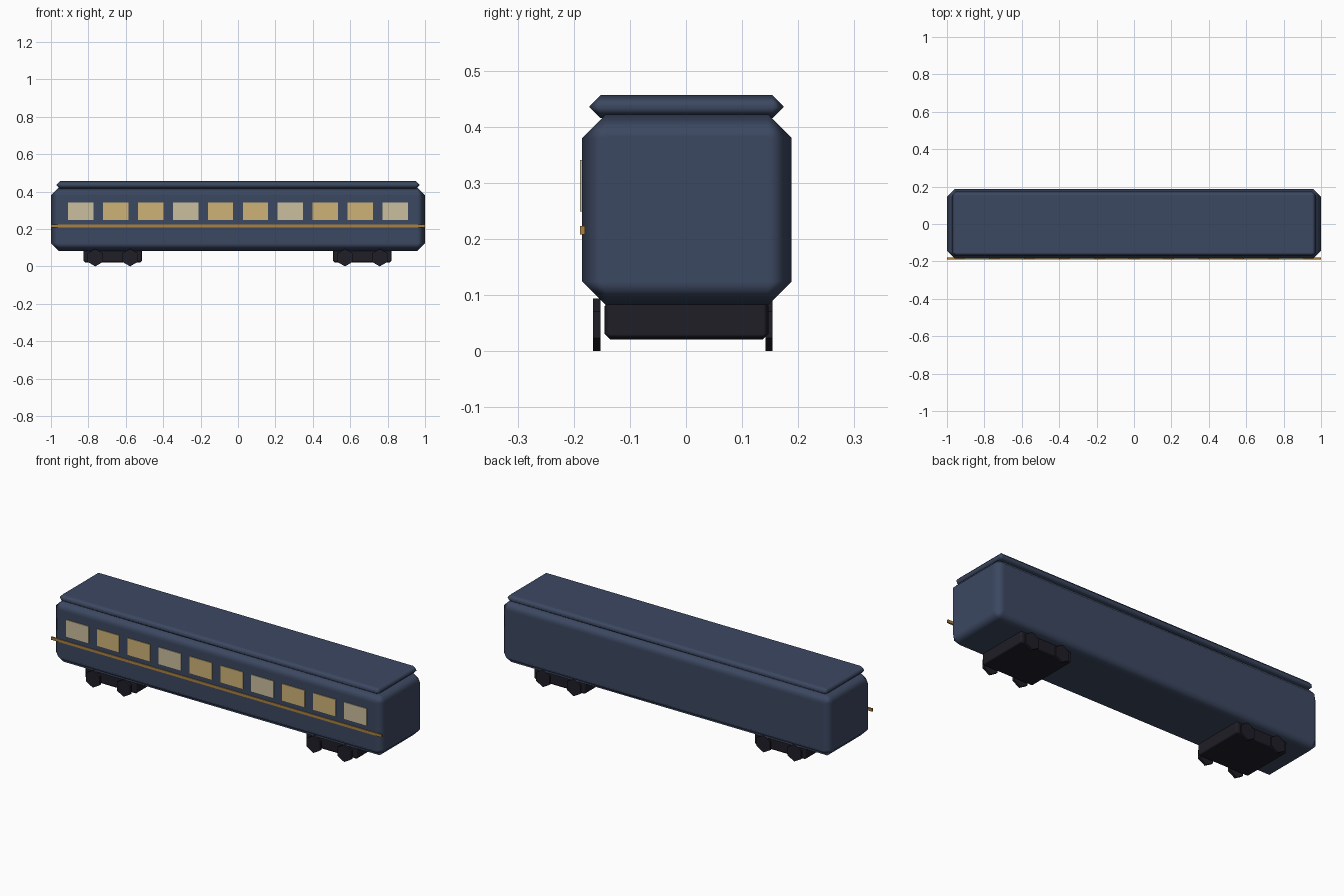
import bpy
import math

cube = bpy.data.objects.get("Cube")
if cube:
    bpy.data.objects.remove(cube, do_unlink=True)


def material(name, rgb):
    m = bpy.data.materials.new(name)
    m.use_nodes = True
    m.diffuse_color = (*rgb, 1)
    m.node_tree.nodes["Principled BSDF"].inputs["Base Color"].default_value = (*rgb, 1)
    return m


navy = material("navy_paint", (0.045, 0.065, 0.12))
iron = material("dark_iron", (0.014, 0.013, 0.02))
brass = material("brass_trim", (0.40, 0.22, 0.05))
amber = material("amber_glass", (0.62, 0.45, 0.18))
cream = material("cream_glass", (0.60, 0.52, 0.34))


def box(name, x, y, z, mat, bevel=0):
    """Box from (low, high) ranges, with an optional softly shaded chamfer."""
    ranges = (x, y, z)
    bpy.ops.mesh.primitive_cube_add(size=1, location=[(a + b) / 2 for a, b in ranges])
    o = bpy.context.object
    o.name = name
    o.scale = [b - a for a, b in ranges]
    bpy.ops.object.transform_apply(location=False, rotation=False, scale=True)
    o.data.materials.append(mat)
    if bevel:
        bpy.ops.object.shade_smooth()
        mod = o.modifiers.new("chamfer", "BEVEL")
        mod.width = bevel
        mod.segments = 1
        mod.harden_normals = True
    return o


def wheel(name, x, y):
    """Thin six-sided wheel with a corner at the bottom."""
    radius = 0.047
    bpy.ops.mesh.primitive_cylinder_add(vertices=6, radius=radius, depth=0.013,
                                        location=(x, y, radius),
                                        rotation=(math.pi / 2, 0, 0))
    o = bpy.context.object
    o.name = name
    o.data.materials.append(iron)


# Car body and roof
box("body", (-1, 1), (-0.185, 0.188), (0.082, 0.422), navy, 0.042)
box("roof", (-0.972, 0.972), (-0.172, 0.174), (0.415, 0.456), navy, 0.02)

# Trim line and windows on the front side only
box("trim_line", (-1, 1), (-0.189, -0.18), (0.208, 0.223), brass)
for i in range(10):
    x = (i - 4.5) * 0.187
    box(f"window_{i + 1}", (x - 0.068, x + 0.068), (-0.189, -0.181), (0.249, 0.341),
        cream if i % 3 == 0 else amber)

# Bogies with two axles each
for side, cx in (("right", -0.67), ("left", 0.665)):
    box(f"{side}_bogie", (cx - 0.157, cx + 0.157), (-0.145, 0.147), (0.021, 0.09), iron, 0.01)
    for axle, dx in enumerate((-0.093, 0.093), 1):
        wheel(f"{side}_front_wheel_{axle}", cx + dx, -0.159)
        wheel(f"{side}_back_wheel_{axle}", cx + dx, 0.148)
